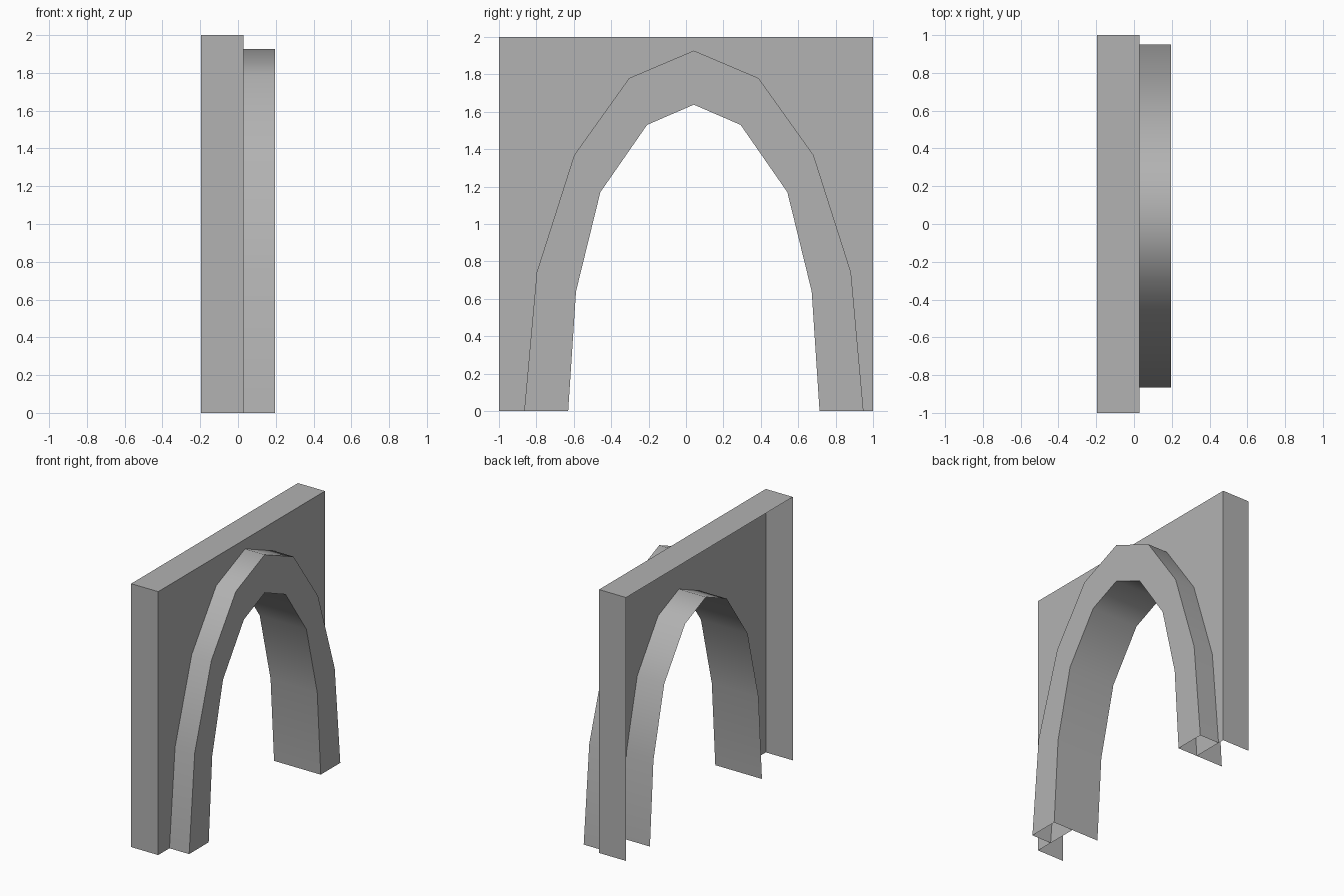
import bpy, bmesh, math

if "Cube" in bpy.data.objects:
    bpy.data.objects.remove(bpy.data.objects["Cube"])

BACK, WALL, FRONT = -0.197, 0.03, 0.195  # x depths: open back, wall face, trim face
MID = 0.042                              # arch centre line in y

# Mid-grey stone
stone = bpy.data.materials.new("stone")
stone.diffuse_color = (0.446, 0.446, 0.446, 1)
stone.use_nodes = True
stone.node_tree.nodes["Principled BSDF"].inputs["Base Color"].default_value = stone.diffuse_color


def arch(half):
    """Mirror half-profile (half width, height) into a left-to-right arch."""
    left = [(MID - w, z) for w, z in half]
    right = [(MID + w, z) for w, z in reversed(half[:-1])]
    return left + right


def strip(bm, profile, x0, x1):
    """Band of quads following a (y, z) profile between two depths."""
    rows = [[bm.verts.new((x, y, z)) for x in (x0, x1)] for y, z in profile]
    for a, b in zip(rows, rows[1:]):
        bm.faces.new((a[0], a[1], b[1], b[0]))


def finish(bm, name):
    bmesh.ops.remove_doubles(bm, verts=bm.verts, dist=1e-4)
    mesh = bpy.data.meshes.new(name)
    bm.to_mesh(mesh)
    bm.free()
    mesh.materials.append(stone)
    obj = bpy.data.objects.new(name, mesh)
    bpy.context.collection.objects.link(obj)
    return obj


inner = arch([(0.672, 0), (0.63, 0.64), (0.50, 1.17), (0.25, 1.53), (0, 1.638)])
outer = arch([(0.907, 0), (0.84, 0.742), (0.64, 1.368), (0.346, 1.78), (0, 1.927)])
frame = [(-1, 0), (-1, 2), (1, 2), (1, 0)]

# Wall: front face with arched opening, plus sides and top (back and base open)
bm = bmesh.new()
bm.faces.new([bm.verts.new((WALL, y, z)) for y, z in inner + frame[::-1]])
strip(bm, frame, BACK, WALL)
finish(bm, "wall")

# Arch: raised front ring, outer edge and full-depth lining (base open)
bm = bmesh.new()
for (i0, i1), (o0, o1) in zip(zip(inner, inner[1:]), zip(outer, outer[1:])):
    bm.faces.new([bm.verts.new((FRONT, y, z)) for y, z in (i0, i1, o1, o0)])
strip(bm, outer, WALL, FRONT)
strip(bm, inner[::-1], BACK, FRONT)
arch_obj = finish(bm, "arch_trim")

# Smooth along the curve, sharp at the trim corners
bpy.context.view_layer.objects.active = arch_obj
arch_obj.select_set(True)
bpy.ops.object.shade_smooth_by_angle(angle=math.radians(60))
